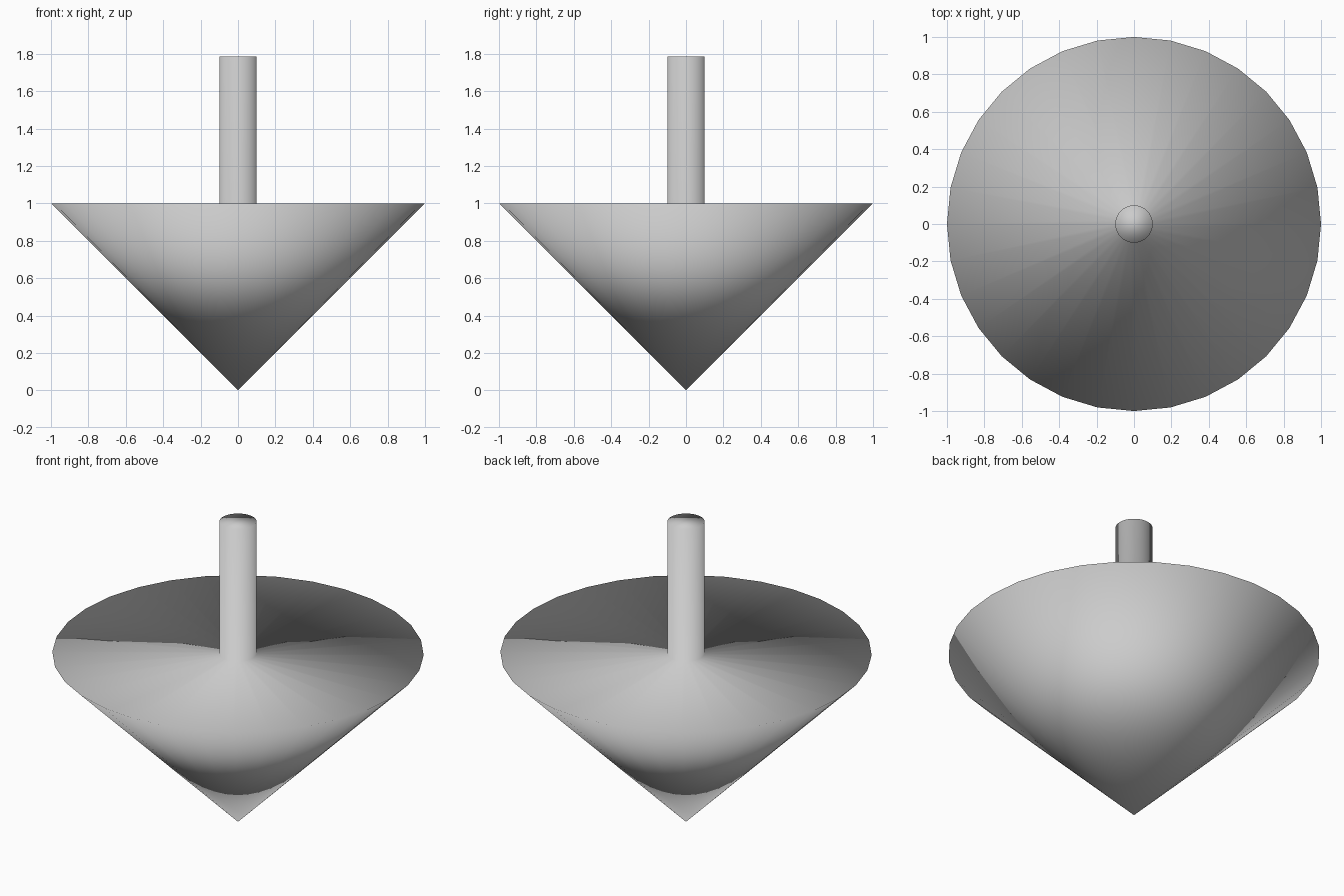
import bpy, bmesh
from mathutils import Matrix

if "Cube" in bpy.data.objects:
    bpy.data.objects.remove(bpy.data.objects["Cube"])

SIDES, RADIUS, BODY_H = 32, 1.0, 1.0
STEM_R, TOP_Z = 0.10, 1.785

bm = bmesh.new()

# Body: cone standing on its tip, flat cap on top
bmesh.ops.create_cone(bm, cap_ends=True, segments=SIDES,
                      radius1=0, radius2=RADIUS, depth=BODY_H,
                      matrix=Matrix.Translation((0, 0, BODY_H / 2)))
bmesh.ops.remove_doubles(bm, verts=bm.verts, dist=1e-4)

# Stem: shrink a ring inside the cap, then pull it upward
cap = max(bm.faces, key=lambda f: len(f.verts))
ring = bmesh.ops.extrude_discrete_faces(bm, faces=[cap])["faces"][0]
for v in ring.verts:
    v.co.x *= STEM_R / RADIUS
    v.co.y *= STEM_R / RADIUS
top = bmesh.ops.extrude_discrete_faces(bm, faces=[ring])["faces"][0]
for v in top.verts:
    v.co.z = TOP_Z

# Fully smooth shading, including over the rims
bmesh.ops.recalc_face_normals(bm, faces=bm.faces)
for f in bm.faces:
    f.smooth = True

mesh = bpy.data.meshes.new("spinning_top")
bm.to_mesh(mesh)
bm.free()
bpy.context.collection.objects.link(bpy.data.objects.new("spinning_top", mesh))
